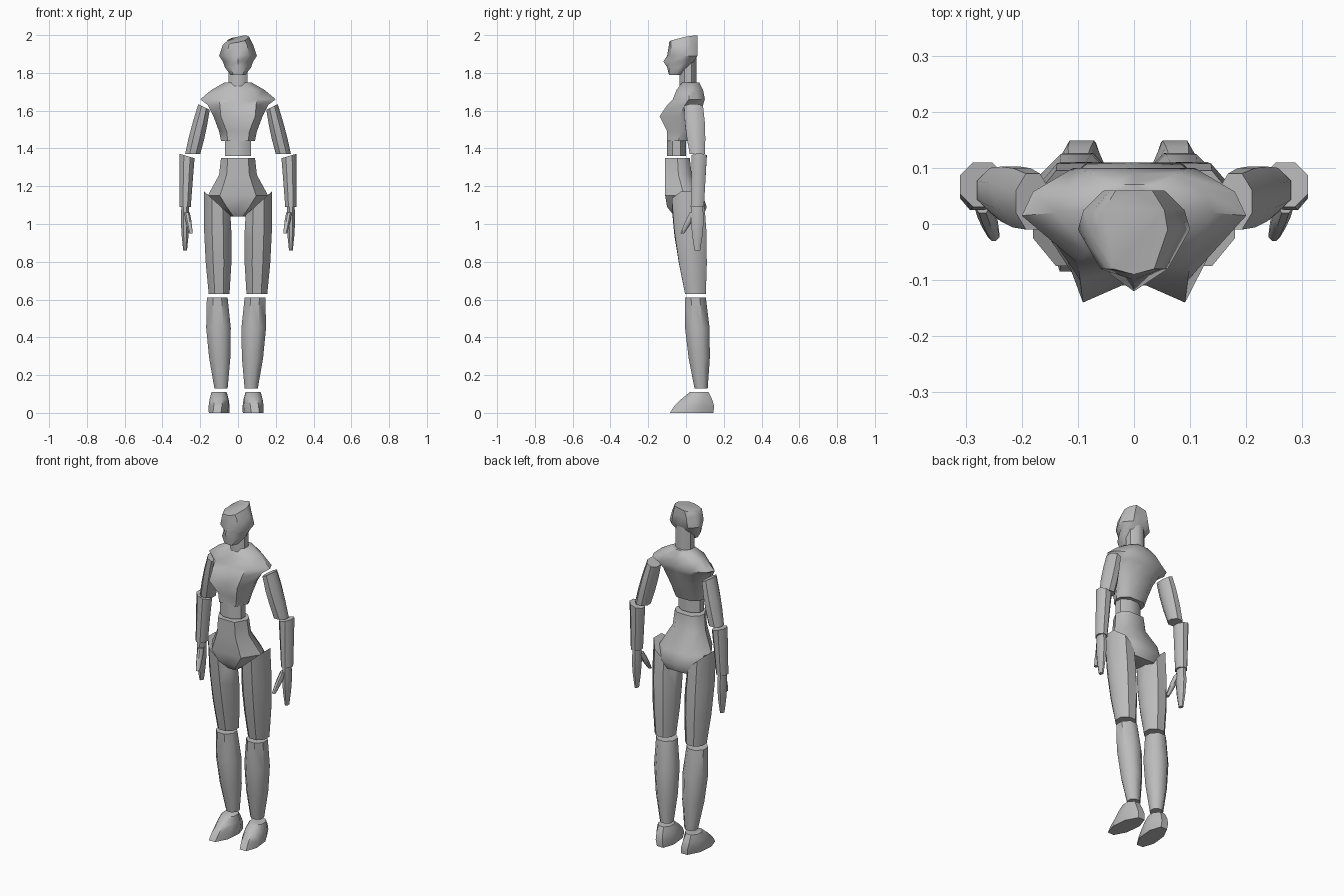
import bpy, bmesh, math
from mathutils import Vector

cube = bpy.data.objects.get("Cube")
if cube:
    bpy.data.objects.remove(cube)

grey = bpy.data.materials.new("plain_grey")
grey.use_nodes = True
colour = (0.5, 0.5, 0.5, 1)
grey.diffuse_color = colour
grey.node_tree.nodes["Principled BSDF"].inputs["Base Color"].default_value = colour


def loft(name, rings):
    """Skin a stack of equal rings, cap both ends and shade smooth."""
    bm = bmesh.new()
    loops = [[bm.verts.new(point) for point in ring] for ring in rings]
    for low, high in zip(loops, loops[1:]):
        for i in range(len(low)):
            bm.faces.new((low[i - 1], low[i], high[i], high[i - 1]))
    bm.faces.new(loops[0])
    bm.faces.new(loops[-1])
    bmesh.ops.recalc_face_normals(bm, faces=bm.faces)
    mesh = bpy.data.meshes.new(name)
    bm.to_mesh(mesh)
    bm.free()
    mesh.materials.append(grey)
    part = bpy.data.objects.new(name, mesh)
    bpy.context.collection.objects.link(part)
    bpy.ops.object.select_all(action='DESELECT')
    part.select_set(True)
    bpy.context.view_layer.objects.active = part
    bpy.ops.object.shade_smooth_by_angle(angle=math.radians(45))


def section(z, width, front, back, middle=0, corner=0.6, seat=0.9, slant=0):
    """Mirrored body section; middle moves the front centre in or out."""
    side = (front + back) / 2
    half = [(width * corner, front), (width, side),
            (width * seat, (side + back) / 2), (width * seat * 0.6, back)]
    mirrored = [(-x, y) for x, y in reversed(half)]
    outline = [(0, front + middle)] + half + [(0, back)] + mirrored
    return [(x, y, z + slant * (x + y)) for x, y in outline]


def octagon(centre, width, depth, slope=0, splay=0):
    """Eight-sided limb section, tilted by slope and turned out by splay."""
    ring = []
    for i in range(8):
        angle = math.pi * (i + 0.5) / 4
        dx = width / 2 * math.cos(angle) / math.cos(math.pi / 8)
        dy = depth / 2 * math.sin(angle) / math.cos(math.pi / 8)
        ring.append(centre + Vector((dx - splay * dy, dy, slope * dx)))
    return ring


def limb(name, top, bottom, top_size, bottom_size, bulge=0, slope=0, splay=0, left_shift=0):
    """Pair of tapered segments that swell in the middle."""
    steps = 3
    for prefix, side in (("left_", 1), ("right_", -1)):
        rings = []
        for i in range(steps + 1):
            t = i / steps
            swell = 1 + bulge * math.sin(math.pi * t)
            size = Vector(top_size).lerp(Vector(bottom_size), t) * swell
            centre = Vector(top).lerp(Vector(bottom), t)
            ring = octagon(centre, size.x, size.y, slope * (1 - t) ** 2, splay * t)
            for point in ring:
                point.x *= side
                if side > 0:
                    point.x += left_shift
            rings.append(ring)
        loft(prefix + name, rings)


# Head: chin, mouth, nose, ears, brow, slanted crown
loft("head", [
    section(z=1.79, width=.04, front=-.09, back=-.02),
    section(z=1.83, width=.07, front=-.09, back=.02, middle=-.01),
    section(z=1.86, width=.08, front=-.08, back=.04, middle=-.04, corner=.4),
    section(z=1.89, width=.1, front=-.08, back=.06, middle=-.02),
    section(z=1.95, width=.08, front=-.08, back=.06, middle=-.01),
    section(z=1.98, width=.06, front=-.08, back=.06, middle=-.01, slant=.2),
])

# Chest: ribs, bust, armpits, shoulders, collar
loft("chest", [
    section(z=1.44, width=.09, front=-.1, back=.02),
    section(z=1.49, width=.1, front=-.1, back=.04),
    section(z=1.57, width=.13, front=-.14, back=.07, middle=.04, corner=.7),
    section(z=1.63, width=.16, front=-.1, back=.09, middle=.02),
    section(z=1.66, width=.2, front=-.07, back=.1, corner=.5),
    section(z=1.71, width=.14, front=-.05, back=.09),
    section(z=1.75, width=.07, front=-.02, back=.07),
])

# Pelvis: crotch, seat, hips, belly
loft("pelvis", [
    section(z=1.04, width=.04, front=-.06, back=.09, seat=2.5),
    section(z=1.09, width=.1, front=-.1, back=.11, seat=1.4),
    section(z=1.15, width=.16, front=-.11, back=.09),
    section(z=1.26, width=.1, front=-.11, back=.03),
    section(z=1.35, width=.09, front=-.11, back=.02),
])

# Straight connecting columns
loft("neck", [octagon(Vector((0, .01, z)), width=.1, depth=.09) for z in (1.71, 1.9)])
loft("waist", [octagon(Vector((0, -.05, z)), width=.14, depth=.1) for z in (1.36, 1.45)])

# Arms
limb("upper_arm", top=(.18, .04, 1.62), bottom=(.24, .06, 1.37),
     top_size=(.06, .1), bottom_size=(.08, .08), bulge=.15, slope=.5)
limb("forearm", top=(.27, .07, 1.36), bottom=(.28, .06, 1.09),
     top_size=(.08, .08), bottom_size=(.06, .07), slope=.3)
limb("hand", top=(.28, .06, 1.09), bottom=(.28, .06, .86),
     top_size=(.04, .06), bottom_size=(.02, .03), bulge=.4)
limb("thumb", top=(.27, .04, 1.06), bottom=(.25, -.02, .95),
     top_size=(.03, .04), bottom_size=(.02, .02), bulge=.2)

# Legs, with the left lower leg set slightly inward
limb("thigh", top=(.11, .01, 1.11), bottom=(.1, .05, .63),
     top_size=(.14, .17), bottom_size=(.11, .11), bulge=.15, slope=.9)
limb("shin", top=(.11, .05, .61), bottom=(.09, .08, .13),
     top_size=(.11, .11), bottom_size=(.07, .07), bulge=.4, left_shift=-.02)
limb("foot", top=(.1, .07, .11), bottom=(.1, .03, 0),
     top_size=(.08, .1), bottom_size=(.1, .23), bulge=.15, splay=.1, left_shift=-.02)
